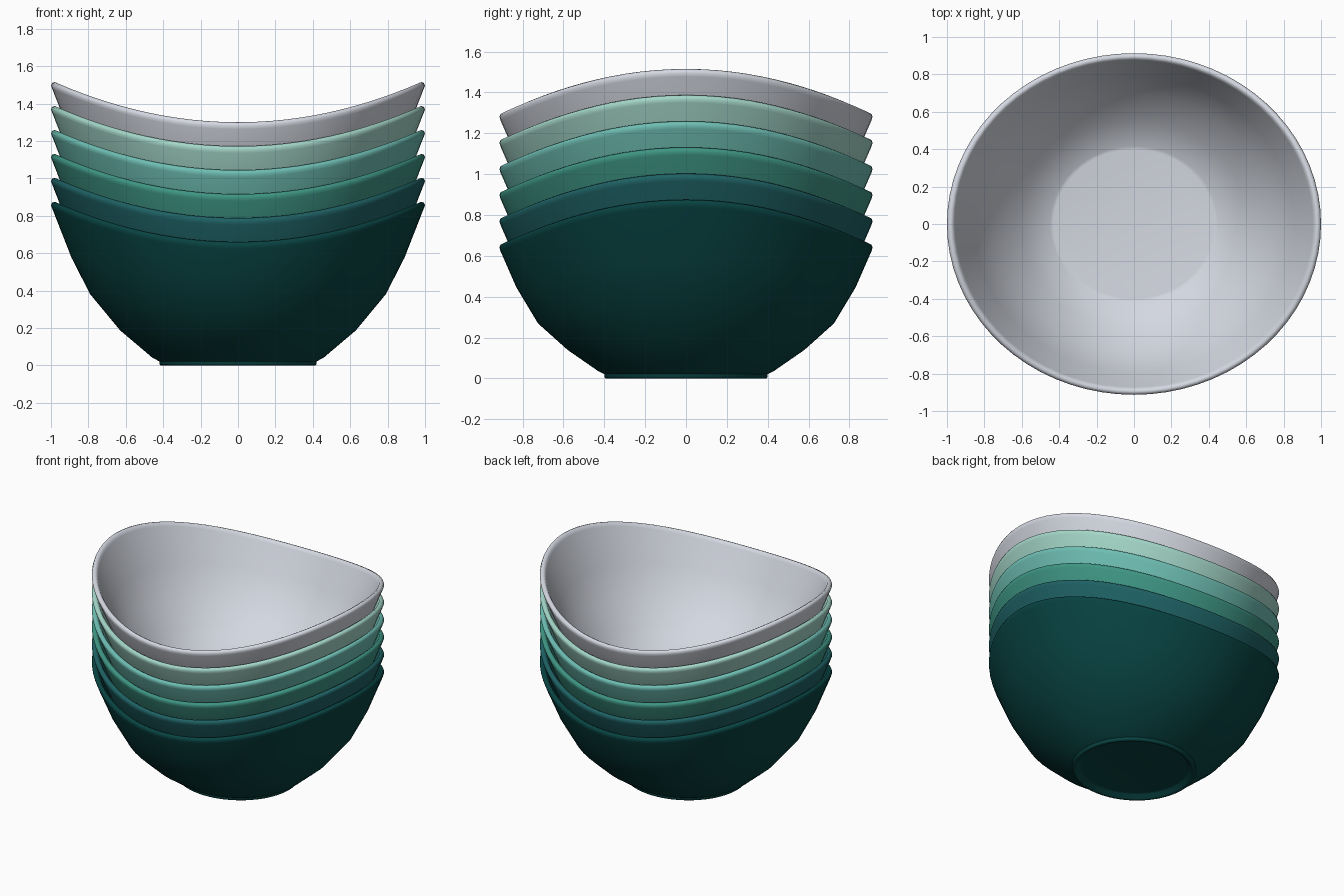
import bpy, bmesh, math

if "Cube" in bpy.data.objects:
    bpy.data.objects.remove(bpy.data.objects["Cube"])

SEGMENTS = 72
SPACING = 0.128

# Cross-section rings: x radius, height at the sides, y radius, height at front/back
RINGS = [
    # recessed underside and foot ring
    (0.36, 0.03, 0.34, 0.03), (0.375, 0.027, 0.355, 0.027), (0.39, 0.004, 0.37, 0.004),
    (0.40, 0.0, 0.38, 0.0), (0.412, 0.0, 0.392, 0.0),
    (0.42, 0.006, 0.40, 0.006), (0.42, 0.021, 0.40, 0.021),
    # outer wall
    (0.46, 0.043, 0.43, 0.036), (0.63, 0.187, 0.58, 0.14), (0.79, 0.38, 0.725, 0.27),
    (0.89, 0.575, 0.83, 0.445), (0.993, 0.838, 0.908, 0.623),
    # rounded rim
    (1.0, 0.856, 0.913, 0.641), (0.994, 0.870, 0.908, 0.655),
    (0.980, 0.875, 0.895, 0.660), (0.966, 0.868, 0.882, 0.654), (0.957, 0.850, 0.873, 0.637),
    # inner wall and floor
    (0.853, 0.590, 0.793, 0.461), (0.755, 0.400, 0.693, 0.294), (0.602, 0.215, 0.554, 0.171),
    (0.448, 0.074, 0.415, 0.072), (0.43, 0.07, 0.398, 0.07),
]

# Bowls from bottom to top: name, sRGB colour
BOWLS = [
    ("dark_teal", (8, 67, 66)),
    ("deep_blue_teal", (30, 97, 100)),
    ("sea_green", (62, 149, 132)),
    ("turquoise", (110, 190, 179)),
    ("pale_mint", (164, 214, 200)),
    ("light_grey", (212, 216, 225)),
]


def linear(c):
    c /= 255
    return c / 12.92 if c <= 0.04045 else ((c + 0.055) / 1.055) ** 2.4


def make_bowl(name, rgb, z):
    bm = bmesh.new()
    loops = []
    for rx, zx, ry, zy in RINGS:
        loop = []
        for i in range(SEGMENTS):
            a = 2 * math.pi * i / SEGMENTS
            c, s = math.cos(a), math.sin(a)
            loop.append(bm.verts.new((rx * c, ry * s, zx * c * c + zy * s * s)))
        loops.append(loop)
    # skin the rings, then close underside and floor
    for a, b in zip(loops, loops[1:]):
        for i in range(SEGMENTS):
            j = (i + 1) % SEGMENTS
            bm.faces.new((a[i], a[j], b[j], b[i]))
    bm.faces.new(list(reversed(loops[0])))
    bm.faces.new(loops[-1])
    bmesh.ops.recalc_face_normals(bm, faces=bm.faces[:])
    mesh = bpy.data.meshes.new(name + "_bowl")
    bm.to_mesh(mesh)
    bm.free()
    mat = bpy.data.materials.new(name)
    mat.diffuse_color = (*[linear(v) for v in rgb], 1)
    mat.use_nodes = True
    mat.node_tree.nodes["Principled BSDF"].inputs["Base Color"].default_value = mat.diffuse_color
    mesh.materials.append(mat)
    obj = bpy.data.objects.new(name + "_bowl", mesh)
    obj.location.z = z
    bpy.context.collection.objects.link(obj)
    bpy.ops.object.select_all(action='DESELECT')
    obj.select_set(True)
    bpy.context.view_layer.objects.active = obj
    bpy.ops.object.shade_smooth_by_angle(angle=math.radians(58))


# Nested stack
for k, (name, rgb) in enumerate(BOWLS):
    make_bowl(name, rgb, k * SPACING)
